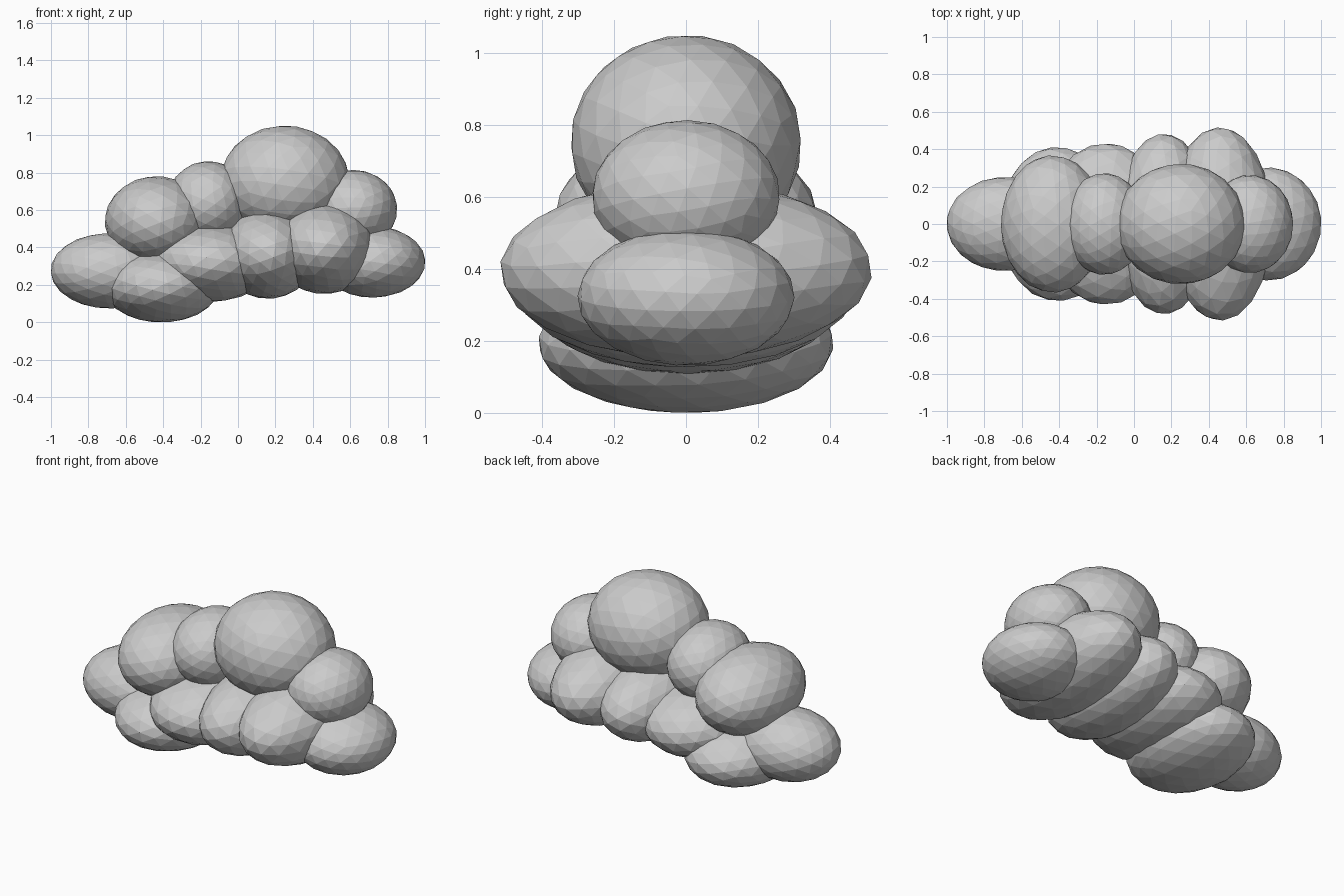
import bpy, bmesh, random
from mathutils import Matrix, Euler, Vector

if "Cube" in bpy.data.objects:
    bpy.data.objects.remove(bpy.data.objects["Cube"])

random.seed(4)


def puff(name, x, z, rx, ry, rz):
    """Flat-shaded ellipsoid centred on y = 0, with its facets turned at random."""
    bm = bmesh.new()
    bmesh.ops.create_icosphere(bm, subdivisions=3, radius=1.008)
    turn = Euler([random.uniform(0, 6.28) for _ in range(3)]).to_matrix().to_4x4()
    size = Matrix.Diagonal((rx, ry, rz, 1))
    bm.transform(Matrix.Translation(Vector((x, 0, z))) @ size @ turn)
    mesh = bpy.data.meshes.new(name)
    bm.to_mesh(mesh)
    bm.free()
    bpy.context.collection.objects.link(bpy.data.objects.new(name, mesh))


# Lower row of wide puffs, left to right
puff("left_end_puff", -0.69, 0.275, 0.31, 0.25, 0.20)
puff("bottom_left_puff", -0.41, 0.195, 0.31, 0.41, 0.195)
puff("lower_middle_left_puff", -0.15, 0.32, 0.33, 0.43, 0.21)
puff("lower_middle_puff", 0.16, 0.367, 0.255, 0.48, 0.24)
puff("lower_right_puff", 0.46, 0.398, 0.28, 0.515, 0.245)
puff("right_end_puff", 0.72, 0.323, 0.28, 0.30, 0.19)

# Upper row, left to right
puff("upper_left_puff", -0.435, 0.54, 0.275, 0.365, 0.24)
puff("upper_middle_puff", -0.16, 0.64, 0.22, 0.27, 0.22)
puff("top_puff", 0.25, 0.75, 0.345, 0.32, 0.30)
puff("upper_right_puff", 0.62, 0.603, 0.23, 0.26, 0.21)
